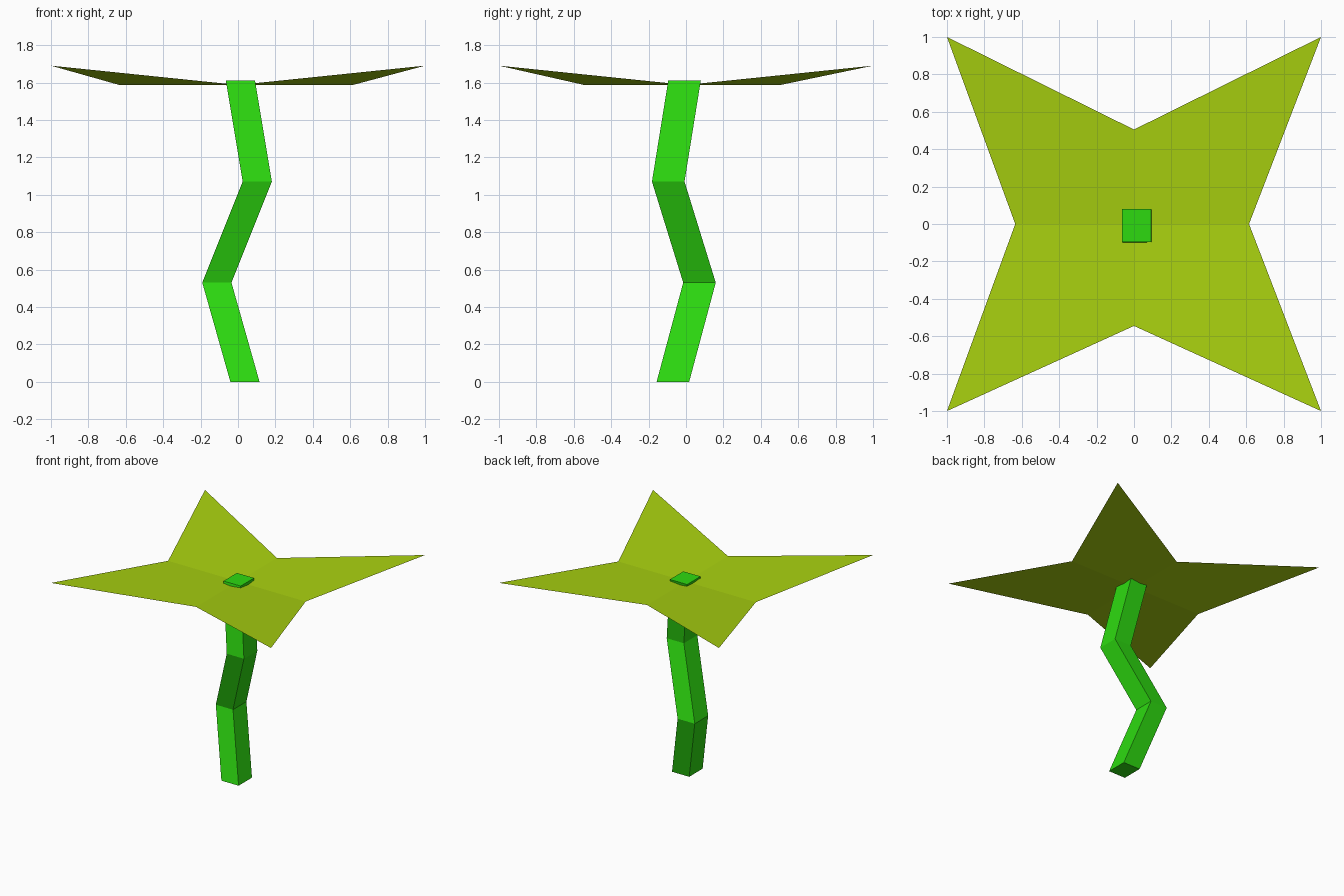
import bpy

if "Cube" in bpy.data.objects:
    bpy.data.objects.remove(bpy.data.objects["Cube"])


def make_part(name, verts, faces, color):
    mesh = bpy.data.meshes.new(name)
    mesh.from_pydata(verts, [], faces)
    mesh.update()
    obj = bpy.data.objects.new(name, mesh)
    bpy.context.collection.objects.link(obj)
    mat = bpy.data.materials.new(name + "_green")
    mat.diffuse_color = color
    mat.use_nodes = True
    mat.node_tree.nodes["Principled BSDF"].inputs["Base Color"].default_value = mat.diffuse_color
    mesh.materials.append(mat)
    return obj


# Zigzag stem: a square section swept through four level rings
rings = [(0.037, -0.07, 0.0), (-0.113, 0.072, 0.53),
         (0.103, -0.095, 1.07), (0.013, -0.008, 1.61)]
hx, hy = 0.078, 0.087
section = [(-hx, -hy), (hx, -hy), (hx, hy), (-hx, hy)]
verts = [(cx + dx, cy + dy, z) for cx, cy, z in rings for dx, dy in section]
faces = [(0, 3, 2, 1), (12, 13, 14, 15)]
for r in range(3):
    for i in range(4):
        j = (i + 1) % 4
        faces.append((4 * r + i, 4 * r + j, 4 * r + 4 + j, 4 * r + 4 + i))
make_part("stem", verts, faces, (0.026, 0.70, 0.005, 1))

# Four-pointed leaf: single sheet, four quads around the centre, tips raised
low, tip = 1.587, 1.69
outline = [(1, -1, tip), (0.615, 0, low), (1, 1, tip), (0, 0.505, low),
           (-1, 1, tip), (-0.635, 0, low), (-1, -1, tip), (0, -0.545, low)]
faces = [(0, 1 + (i - 1) % 8, 1 + i, 1 + (i + 1) % 8) for i in (0, 2, 4, 6)]
make_part("leaf", [(0, 0, low)] + outline, faces, (0.39, 0.63, 0.005, 1))
